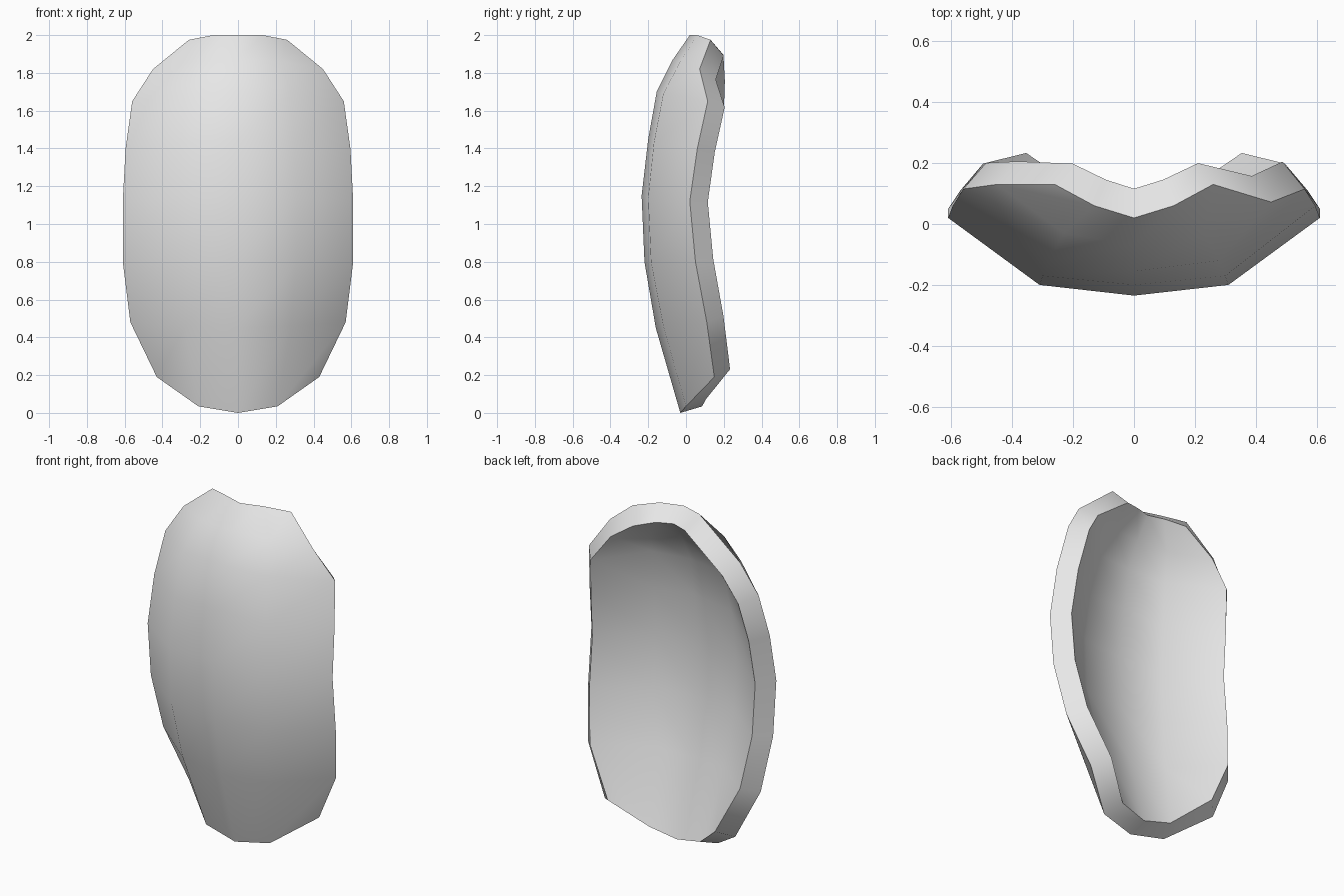
import bpy
import bmesh
from mathutils import Vector

default_cube = bpy.data.objects.get("Cube")
if default_cube:
    bpy.data.objects.remove(default_cube, do_unlink=True)

# Plain grey surface for the whole shell
grey = bpy.data.materials.new("light_grey")
grey.use_nodes = True
colour = (0.8, 0.8, 0.8, 1)
grey.diffuse_color = colour
grey.node_tree.nodes["Principled BSDF"].inputs["Base Color"].default_value = colour

# Ribs from bottom to top: the centre line, the middle rib and the rim
centre_rib = [(0, -.03, 0), (0, -.16, .45), (0, -.22, .8), (0, -.235, 1.15),
              (0, -.2, 1.45), (0, -.155, 1.7), (0, -.07, 1.87), (0, .02, 2)]
middle_rib = [(.21, 0, .035), (.28, -.12, .46), (.31, -.185, .8), (.31, -.2, 1.14),
              (.3, -.17, 1.43), (.28, -.12, 1.69), (.23, -.03, 1.86), (.13, .06, 2)]
side_rib = [(.43, .15, .19), (.57, .11, .48), (.61, .05, .8), (.61, .02, 1.12),
            (.595, .06, 1.4), (.56, .115, 1.65), (.45, .072, 1.82), (.26, .13, 1.975)]


def mirrored(rib):
    return [Vector((-x, y, z)) for x, y, z in rib]


# The dent in the upper rim is only on the left side
right_side_rib = mirrored(side_rib)
right_side_rib[-2].y = .13

ribs = [right_side_rib, mirrored(middle_rib), centre_rib, middle_rib, side_rib]

# Loft the front surface across the ribs
bm = bmesh.new()
columns = [[bm.verts.new(point) for point in rib] for rib in ribs]
for left, right in zip(columns, columns[1:]):
    for row in range(len(left) - 1):
        bm.faces.new((left[row], right[row], right[row + 1], left[row + 1]))
mesh = bpy.data.meshes.new("curved_shell")
bm.to_mesh(mesh)
bm.free()

shell = bpy.data.objects.new("curved_shell", mesh)
bpy.context.collection.objects.link(shell)
mesh.materials.append(grey)

# Thicken the surface towards its hollow back
bpy.ops.object.select_all(action='DESELECT')
shell.select_set(True)
bpy.context.view_layer.objects.active = shell
solid = shell.modifiers.new("thickness", 'SOLIDIFY')
solid.thickness = .12
solid.offset = -1
bpy.ops.object.modifier_apply(modifier=solid.name)

# Smooth the panels and keep the rim edges crisp
bpy.ops.object.shade_smooth_by_angle(angle=.9)
